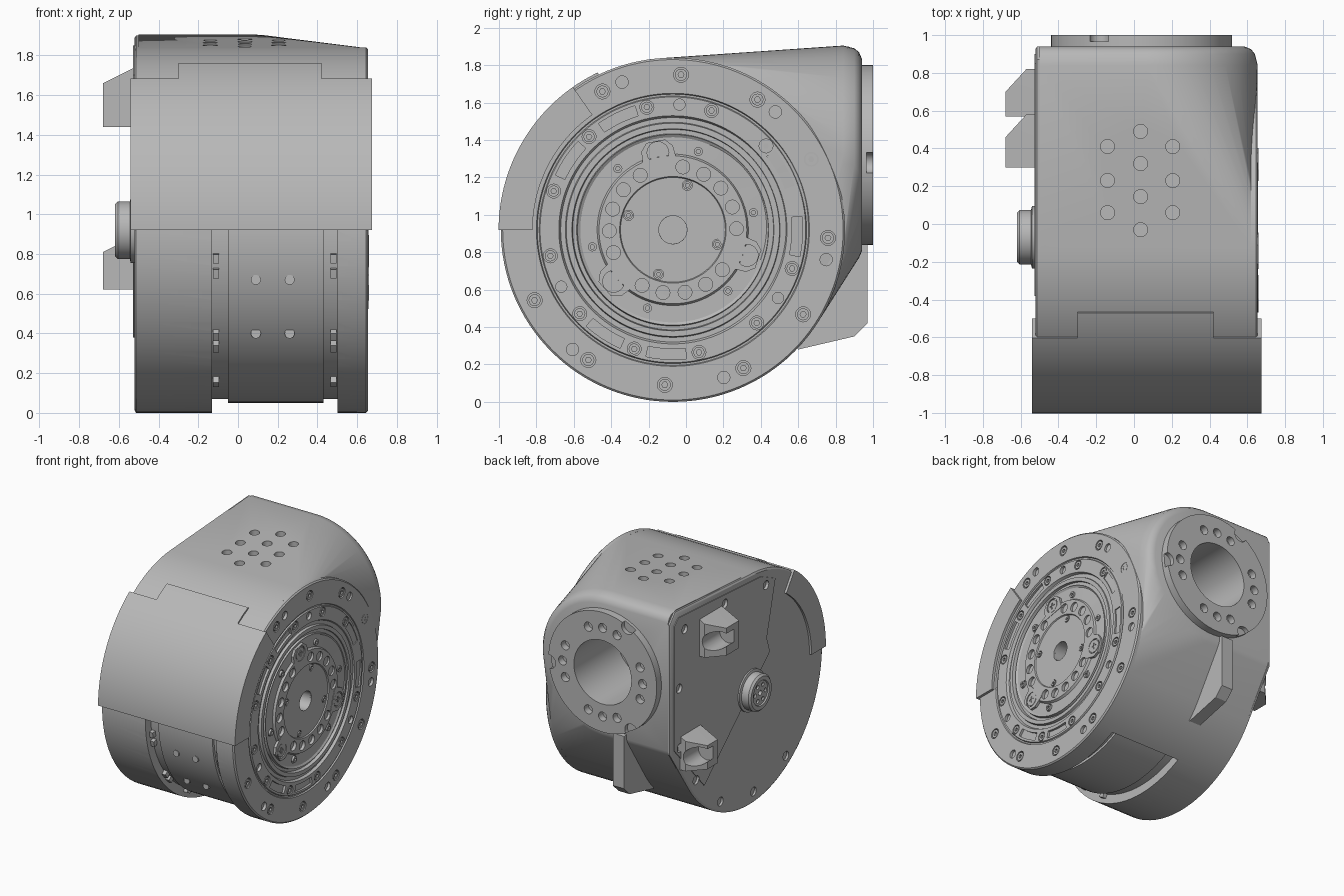
import bpy, bmesh, math
from mathutils import Vector, Matrix

if "Cube" in bpy.data.objects:
    bpy.data.objects.remove(bpy.data.objects["Cube"])

grey = bpy.data.materials.new("machined_grey")
grey.use_nodes = True
colour = (0.48, 0.48, 0.48, 1)
grey.diffuse_color = colour
grey.node_tree.nodes["Principled BSDF"].inputs["Base Color"].default_value = colour

CY, CZ, R = -0.07, 0.92, 0.92      # drum axis and radius
FX, FZ = 0.07, 1.32                # rounded rear end centre
X, Y, Z = Vector((1, 0, 0)), Vector((0, 1, 0)), Vector((0, 0, 1))
parts = []


def polar(r, deg, x=0):
    a = math.radians(deg)
    return Vector((x, CY + r * math.cos(a), CZ + r * math.sin(a)))


def rear_polar(r, deg, y, cx=FX):
    a = math.radians(deg)
    return Vector((cx + r * math.cos(a), y, FZ + r * math.sin(a)))


def finish(bm, name):
    bmesh.ops.recalc_face_normals(bm, faces=bm.faces)
    if bm.calc_volume(signed=True) < 0:
        bmesh.ops.reverse_faces(bm, faces=bm.faces)
    mesh = bpy.data.meshes.new(name)
    bm.to_mesh(mesh)
    bm.free()
    mesh.materials.append(grey)
    obj = bpy.data.objects.new(name, mesh)
    bpy.context.collection.objects.link(obj)
    parts.append(obj)
    return obj


def cyl(bm, start, axis, length, r, segs=24):
    rot = Z.rotation_difference(axis).to_matrix().to_4x4()
    mid = Vector(start) + axis * length / 2
    bmesh.ops.create_cone(bm, cap_ends=True, segments=segs, radius1=r, radius2=r,
                          depth=length, matrix=Matrix.Translation(mid) @ rot)


def sweep(bm, profile, a0=0, a1=360, steps=96):
    """Turn a closed (radius, x) profile about the drum axis."""
    full = a1 - a0 == 360
    rings = [[bm.verts.new(polar(r, a0 + (a1 - a0) * i / steps, x)) for r, x in profile]
             for i in range(steps if full else steps + 1)]
    pairs = list(zip(rings, rings[1:])) + ([(rings[-1], rings[0])] if full else [])
    n = len(profile)
    for p, q in pairs:
        for k in range(n):
            bm.faces.new((p[k], p[(k + 1) % n], q[(k + 1) % n], q[k]))
    if not full:
        bm.faces.new(rings[0])
        bm.faces.new(rings[-1])


def band(bm, r0, r1, x0, x1, a0, a1, steps=48):
    sweep(bm, [(r0, x0), (r1, x0), (r1, x1), (r0, x1)], a0, a1, steps)


def hull(points, name):
    bm = bmesh.new()
    verts = [bm.verts.new(p) for p in points]
    bmesh.ops.convex_hull(bm, input=verts)
    loose = [v for v in bm.verts if not v.link_faces]
    bmesh.ops.delete(bm, geom=loose, context='VERTS')
    bmesh.ops.dissolve_limit(bm, angle_limit=0.005, verts=bm.verts, edges=bm.edges)
    return finish(bm, name)


def prism(outline, x0, x1, name):
    bm = bmesh.new()
    face = bm.faces.new([bm.verts.new((x0, y, z)) for y, z in outline])
    new = bmesh.ops.extrude_face_region(bm, geom=[face])["geom"]
    bmesh.ops.translate(bm, vec=X * (x1 - x0),
                        verts=[g for g in new if isinstance(g, bmesh.types.BMVert)])
    bm.faces.ensure_lookup_table()
    return finish(bm, name)


def cut(bm, *targets):
    """Subtract the cutter; use the second solver if the first loses the part."""
    cutter = finish(bm, "cutter")
    cutter.hide_render = True
    for obj in targets:
        whole = obj.data
        for solver in ('EXACT', 'MANIFOLD'):
            obj.data = whole.copy()
            mod = obj.modifiers.new("cut", 'BOOLEAN')
            mod.operation, mod.solver, mod.object = 'DIFFERENCE', solver, cutter
            bpy.context.view_layer.objects.active = obj
            bpy.ops.object.modifier_apply(modifier=mod.name)
            if len(obj.data.polygons) > len(whole.polygons) * 0.8:
                break
        else:
            obj.data = whole
    parts.remove(cutter)
    bpy.data.objects.remove(cutter)


# Housing: drum blended into a rear end that is square on one side, round on the other
pts = [polar(R, i * 3.75, x) for i in range(96) for x in (-0.5, 0.62)]
for inset, y in ((0, 0.84), (0.015, 0.9), (0.035, 0.925), (0.07, 0.94)):
    r = 0.585 - inset
    pts += [rear_polar(r, a, y) for a in range(-90, 91, 5)]
    pts += [Vector((-0.5, y, FZ + s * r)) for s in (-1, 1)]
housing = hull(pts, "housing")

# Recessed lower front bay with deeper side channels, vent holes and bores
bm = bmesh.new()
sweep(bm, [(1, -0.13), (0.85, -0.13), (0.85, -0.05), (0.87, -0.05), (0.87, 0.43),
           (0.85, 0.43), (0.85, 0.5), (1, 0.5)], 130, 297, 60)
cut(bm, housing)
bm = bmesh.new()
for x, ys in ((-0.14, (0.41, 0.23, 0.06)), (0.035, (0.49, 0.32, 0.145, -0.03)),
              (0.205, (0.41, 0.23, 0.06))):
    for y in ys:
        cyl(bm, (x, y, 1.77), Z, 0.3, 0.037)
cyl(bm, (0.3, CY, CZ), X, 0.5, 0.075, 32)
cut(bm, housing)

# Small screws and clips in the bay
bm = bmesh.new()
for z in (0.4, 0.67):
    y = CY - math.sqrt(0.87 ** 2 - (z - CZ) ** 2)
    for x in (0.09, 0.26):
        cyl(bm, (x, y - 0.012, z), Y, 0.05, 0.025)
for a in (188, 193, 216, 221, 240):
    for x in (-0.125, 0.465):
        band(bm, 0.84, 0.885, x, x + 0.03, a, a + 3, 3)
finish(bm, "bay_screws")

# Output face with turned grooves
bm = bmesh.new()
sweep(bm, [(0.075, 0.6), (R, 0.6), (R, 0.645), (0.91, 0.655), (0.73, 0.655), (0.725, 0.645),
           (0.715, 0.645), (0.71, 0.655), (0.61, 0.655), (0.6, 0.635), (0.575, 0.635),
           (0.57, 0.655), (0.54, 0.655), (0.535, 0.628), (0.515, 0.628), (0.51, 0.65),
           (0.495, 0.64), (0.405, 0.64), (0.395, 0.657), (0.285, 0.657),
           (0.28, 0.648), (0.075, 0.648)], steps=128)
face = finish(bm, "output_face")

# Holes, slots and screws on the output face
screws = [(0.83, -3 + 30 * k, 0.04) for k in range(12) if k not in (5, 6)]
screws += [(0.67, 12 + 30 * k, 0.037) for k in range(1, 12)]
screws += [(0.44, 12 + 60 * k, 0.03) for k in range(6)]
screws += [(0.25, 72 + 90 * k, 0.027) for k in range(4)]
holes = [(0.34, 101 + 120 * s - 20 * k, 0.037) for s in range(3) for k in range(1, 6)]
holes += [(0.835, a, 0.033) for a in (49, 109, -11, -71, 230)]
holes += [(0.67, a, 0.03) for a in (87, 207, 327)]
bm = bmesh.new()
for r, a, size in screws + holes:
    cyl(bm, polar(r, a, 0.632), X, 0.1, size, 20)
cut(bm, face)
bm = bmesh.new()
for a in (116, 146, 29, -3, 237, 267):
    band(bm, 0.637, 0.693, 0.637, 0.7, a - 9, a + 9, 12)
cut(bm, face)
bm = bmesh.new()
for r, a, size in screws:
    cyl(bm, polar(r, a, 0.62), X, 0.033, size * 0.8, 16)
heads = finish(bm, "face_screws")
bm = bmesh.new()
for r, a, size in screws:
    cyl(bm, polar(r, a, 0.64), X, 0.1, size * 0.4, 6)
cut(bm, heads)

# Hub lobes, each with a recessed ring and a cross-slotted screw
for a in (101, 221, 341):
    corners = [polar(r, a + s * d, x) for r, d in ((0.36, 15), (0.45, 11), (0.485, 6))
               for s in (-1, 1) for x in (0.63, 0.66)]
    lobe = hull(corners, "hub_lobe")
    bm = bmesh.new()
    cyl(bm, polar(0.42, a, 0.65), X, 0.1, 0.058, 24)
    cut(bm, lobe)
    bm = bmesh.new()
    cyl(bm, polar(0.42, a, 0.64), X, 0.018, 0.05, 24)
    screw = finish(bm, "lobe_screw")
    for size in ((0.03, 0.05, 0.012), (0.03, 0.012, 0.05)):
        bm = bmesh.new()
        place = Matrix.Translation(polar(0.42, a, 0.667)) @ Matrix.Diagonal(size).to_4x4()
        bmesh.ops.create_cube(bm, size=1, matrix=place)
        cut(bm, screw)

# Side plate opposite the output, with a raised rear panel
rear = [(0.94, 0.78), (0.94, 1.82), (0.87, 1.9)]
outline = [polar(R, i * 3.75) for i in range(96)] + [Vector((0, y, z)) for y, z in rear]
mid = Vector((0, 0, 1.0))
pts = []
for p in outline:
    pts += [p - X * 0.5, p - X * 0.513, mid + (p - mid) * 0.985 - X * 0.522]
plate = hull(pts, "side_plate")
panel = prism([(-0.38, 1.7), (-0.2, 1.78), (0.85, 1.85), (0.9, 1.8), (0.9, 0.8), (0.52, 0.38),
               (-0.31, 1.14), (-0.27, 1.26)], -0.528, -0.51, "rear_panel")
bm = bmesh.new()
for y, z in ((0.77, 1.73), (0.26, 1.74), (-0.26, 1.69), (0.84, 1.28), (0.83, 0.8),
             (0.62, 0.46), (0.31, 0.17), (-0.11, 0.09), (-0.52, 0.22)):
    cyl(bm, (-0.6, y, z), X, 0.095, 0.035)
cut(bm, plate, panel)

# Shaft hub on the side plate
bm = bmesh.new()
sweep(bm, [(0.02, -0.5), (0.165, -0.5), (0.165, -0.54), (0.145, -0.545), (0.145, -0.605),
           (0.13, -0.62), (0.1, -0.62), (0.095, -0.61), (0.02, -0.61)], steps=48)
hub = finish(bm, "shaft_hub")
bm = bmesh.new()
for a in range(0, 360, 60):
    cyl(bm, polar(0.065, a, -0.65), X, 0.055, 0.016, 12)
cut(bm, hub)

# Cable connectors with an open channel
for name, y0, y1, z0, z1 in (("upper_connector", 0.3, 0.58, 1.44, 1.71),
                             ("lower_connector", 0.57, 0.82, 0.62, 0.86)):
    pts = [Vector((x, y, z)) for y, xo in ((y0, -0.68), (y1 - 0.12, -0.68), (y1, -0.57))
           for x, z in ((-0.5, z0), (xo, z0), (xo, z1 - 0.05), (-0.57, z1), (-0.5, z1 + 0.04))]
    block = hull(pts, name)
    bm = bmesh.new()
    cyl(bm, (-0.625, y0 + 0.06, (z0 + z1) / 2 - 0.01), Y, 0.4, 0.075)
    cut(bm, block)

# Rear mounting flange with bore, bolt holes and edge notches
BX = 0.04
bm = bmesh.new()
cyl(bm, (BX, 0.9, FZ), Y, 0.1, 0.48, 96)
flange = finish(bm, "rear_flange")
bm = bmesh.new()
cyl(bm, (BX, 0.45, FZ), Y, 0.7, 0.255, 64)
cut(bm, flange, housing)
bm = bmesh.new()
for q in range(0, 360, 90):
    for a in (-21, 0, 21):
        cyl(bm, rear_polar(0.355, q + a, 0.945, BX), Y, 0.1, 0.036)
for a in (118, -5, 238):
    cyl(bm, rear_polar(0.475, a, 0.965, BX), Y, 0.1, 0.055)
cut(bm, flange)

# Support fin below the flange
prism([(0.45, 0.4), (0.6, 0.28), (0.9, 0.35), (0.97, 0.42), (0.97, 0.84), (0.5, 0.9)],
      -0.13, -0.03, "support_fin")

# Wrap-around front cover with a top tab and side cheeks
bm = bmesh.new()
band(bm, 0.9, 0.932, -0.54, 0.675, 125, 180)
band(bm, 0.9, 0.932, -0.3, 0.42, 115.5, 126, 12)
for x0, x1 in ((-0.54, -0.515), (0.65, 0.675)):
    band(bm, 0.75, 0.925, x0, x1, 125, 180)
finish(bm, "front_cover")

# Smooth curved surfaces, keep edges sharp
bpy.ops.object.select_all(action='DESELECT')
for obj in parts:
    obj.select_set(True)
bpy.context.view_layer.objects.active = housing
bpy.ops.object.shade_smooth_by_angle(angle=math.radians(30))
